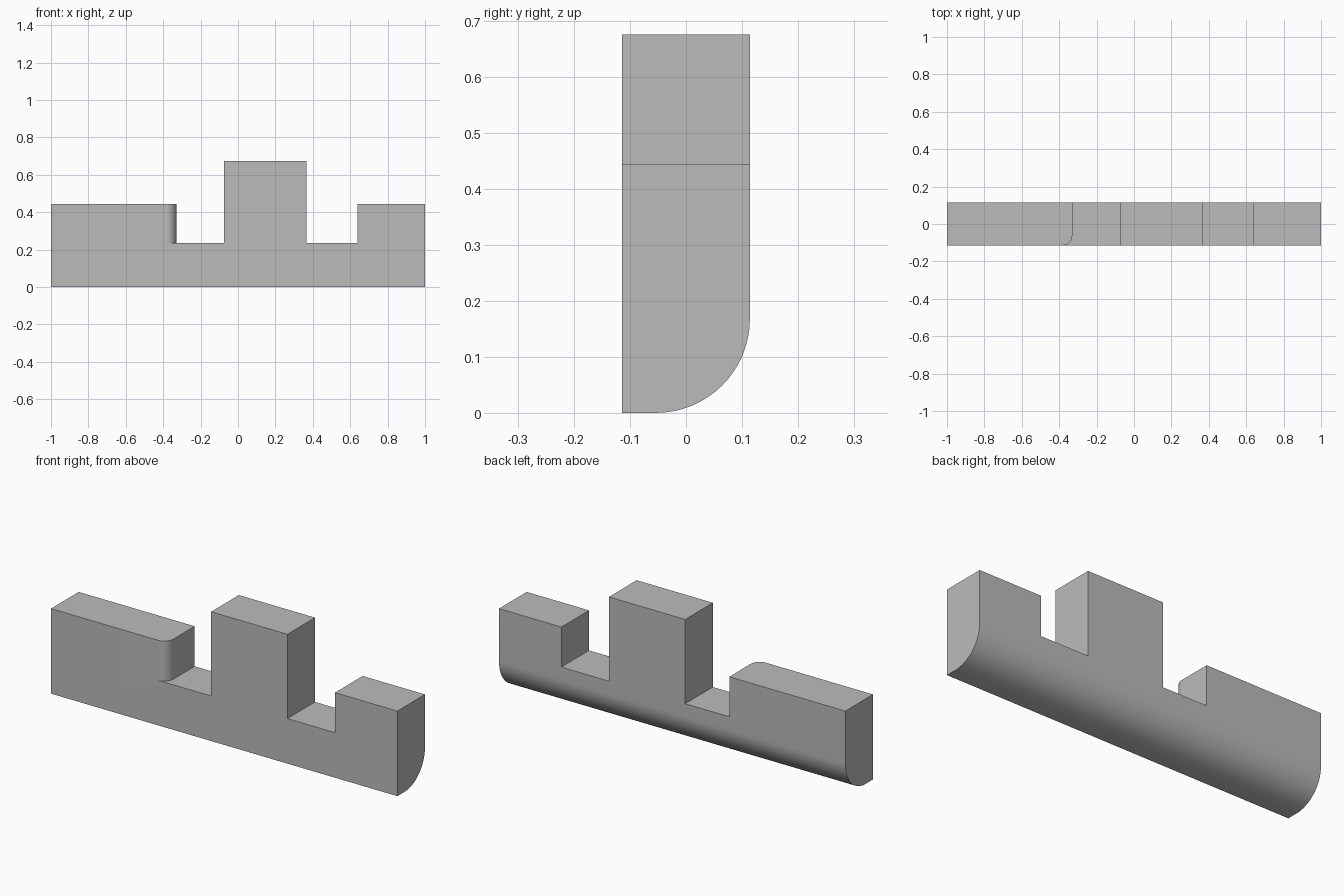
import bpy, bmesh, math
from mathutils import Vector

cube = bpy.data.objects.get("Cube")
if cube:
    bpy.data.objects.remove(cube, do_unlink=True)

HALF, DEPTH, TOP = 1.0, 0.114, 0.675
SHOULDER, LEDGE = 0.444, 0.235

grey = bpy.data.materials.new("plain grey")
grey.use_nodes = True
colour = (0.5, 0.5, 0.5, 1)
grey.diffuse_color = colour
grey.node_tree.nodes["Principled BSDF"].inputs["Base Color"].default_value = colour


def arc(cu, cv, radius, start, end, steps):
    angles = [math.radians(start + (end - start) * i / steps) for i in range(steps + 1)]
    return [(cu + radius * math.cos(a), cv + radius * math.sin(a)) for a in angles]


def prism(name, points, direction):
    """Extrude a closed outline of 3D points along a direction."""
    bm = bmesh.new()
    face = bm.faces.new([bm.verts.new(p) for p in points])
    result = bmesh.ops.extrude_face_region(bm, geom=[face])
    moved = [g for g in result["geom"] if isinstance(g, bmesh.types.BMVert)]
    bmesh.ops.translate(bm, verts=moved, vec=Vector(direction))
    bmesh.ops.recalc_face_normals(bm, faces=bm.faces)
    mesh = bpy.data.meshes.new(name)
    bm.to_mesh(mesh)
    bm.free()
    mesh.materials.append(grey)
    obj = bpy.data.objects.new(name, mesh)
    bpy.context.collection.objects.link(obj)
    return obj


def cut(body, plan, bottom):
    """Remove everything above a height inside a plan outline."""
    cutter = prism("cutter", [(x, y, bottom) for x, y in plan], (0, 0, 1))
    cutter.hide_render = True
    mod = body.modifiers.new("cut", "BOOLEAN")
    mod.operation, mod.solver, mod.object = "DIFFERENCE", "EXACT", cutter
    bpy.context.view_layer.objects.active = body
    bpy.ops.object.modifier_apply(modifier=mod.name)
    bpy.data.objects.remove(cutter, do_unlink=True)


def box_plan(x1, x2):
    return [(x1, -0.3), (x2, -0.3), (x2, 0.3), (x1, 0.3)]


# Bar with a rounded lower back edge
R = 0.168
section = [(-DEPTH, TOP), (-DEPTH, 0)] + arc(DEPTH - R, R, R, -90, 0, 16) + [(DEPTH, TOP)]
body = prism("notched_bar", [(-HALF, y, z) for y, z in section], (2 * HALF, 0, 0))

# Left notch, flared at the front to round the corner of the long block
r = 0.052
flare = arc(-0.33 - r, -DEPTH + r, r, 0, -90, 12)
cut(body, [(-0.075, -0.3), (-0.075, 0.3), (-0.33, 0.3)] + flare + [(-0.33 - r, -0.3)], LEDGE)

# Right notch
cut(body, box_plan(0.365, 0.64), LEDGE)

# Lowered shoulders at both ends
cut(body, box_plan(-1.2, -0.2), SHOULDER)
cut(body, box_plan(0.5, 1.2), SHOULDER)

# Smooth curves, sharp corners
bpy.ops.object.select_all(action="DESELECT")
body.select_set(True)
bpy.context.view_layer.objects.active = body
bpy.ops.object.shade_smooth_by_angle(angle=math.radians(30))
